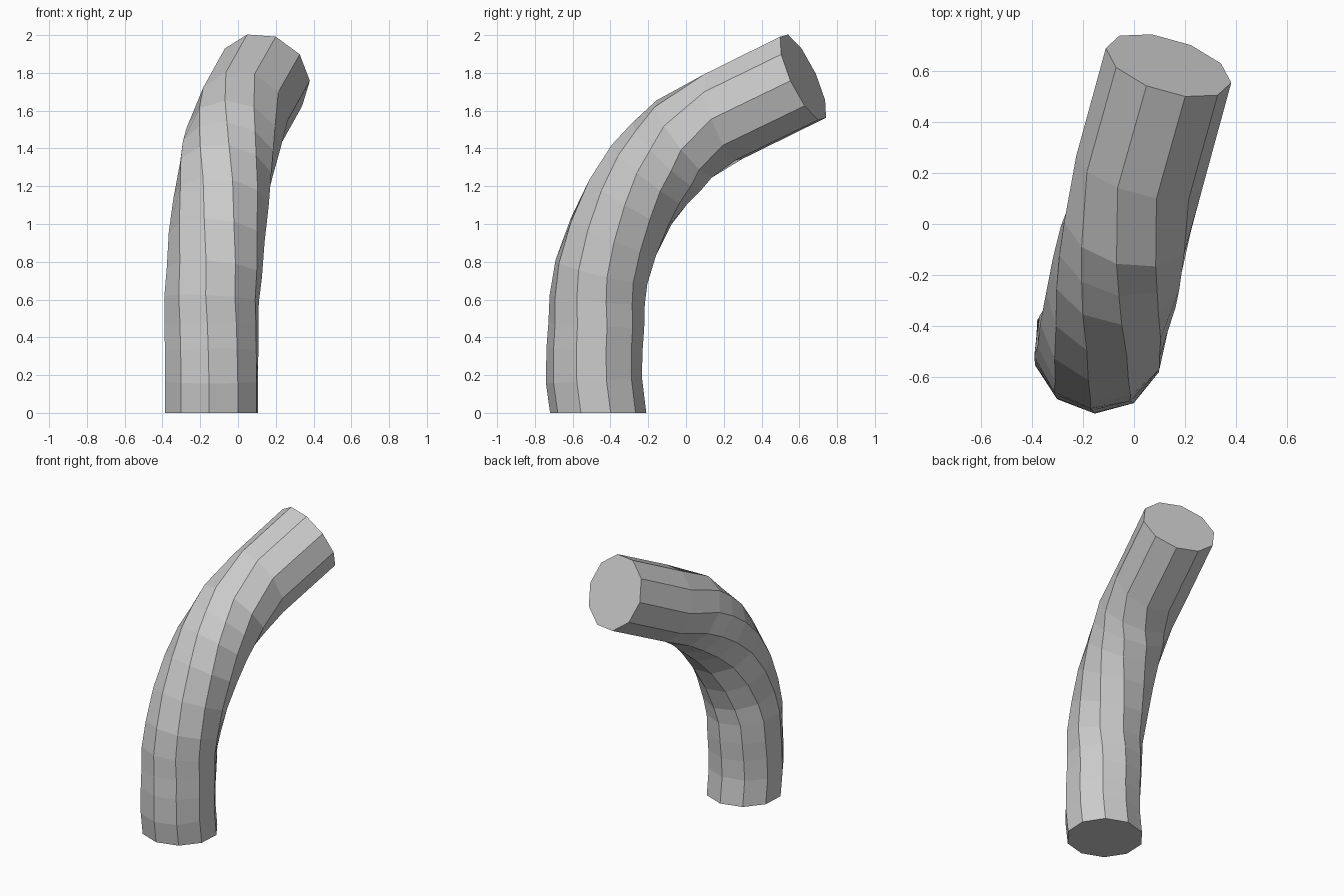
import bpy, bmesh
from math import sin, cos, radians
from mathutils import Vector

if "Cube" in bpy.data.objects:
    bpy.data.objects.remove(bpy.data.objects["Cube"])

SIDES, RADIUS = 10, 0.255

# centre line: x, y, z, roll of the cross-section in degrees
PATH = [
    (-0.14, -0.465, 0.00, -3), (-0.14, -0.487, 0.17, -3),
    (-0.14, -0.485, 0.33, -4), (-0.14, -0.475, 0.46, -5),
    (-0.14, -0.470, 0.60, -7), (-0.125, -0.448, 0.745, -10),
    (-0.113, -0.385, 0.93, -15), (-0.09, -0.295, 1.115, -22),
    (-0.07, -0.195, 1.26, -31), (-0.05, -0.10, 1.36, -38),
    (-0.025, -0.01, 1.45, -46), (0.02, 0.20, 1.57, -56),
    (0.135, 0.62, 1.777, -56.6),
]
points = [Vector(p[:3]) for p in PATH]

# ring directions: flat foot, averaged bends, slanted end
tangents = [Vector((0, 0, 1))]
for a, b, c in zip(points, points[1:], points[2:]):
    tangents.append(((b - a).normalized() + (c - b).normalized()).normalized())
tangents[-1] = Vector((0.27, 0.92, 0.33)).normalized()
tangents.append(Vector((0.27, 0.87, 0.41)).normalized())

# twisted ten-sided tube swept along the path
bm = bmesh.new()
rings = []
for point, tangent, entry in zip(points, tangents, PATH):
    side = (Vector((1, 0, 0)) - tangent * tangent.x).normalized()
    front = side.cross(tangent)
    ring = []
    for i in range(SIDES):
        a = radians(entry[3] + 360 * i / SIDES)
        ring.append(bm.verts.new(point + RADIUS * (side * sin(a) + front * cos(a))))
    rings.append(ring)
for low, high in zip(rings, rings[1:]):
    for i in range(SIDES):
        j = (i + 1) % SIDES
        bm.faces.new((low[i], low[j], high[j], high[i]))

# end caps
bm.faces.new(rings[0])
bm.faces.new(rings[-1])
bmesh.ops.recalc_face_normals(bm, faces=bm.faces)

mesh = bpy.data.meshes.new("bent_pipe")
bm.to_mesh(mesh)
bm.free()
bpy.context.collection.objects.link(bpy.data.objects.new("bent_pipe", mesh))
